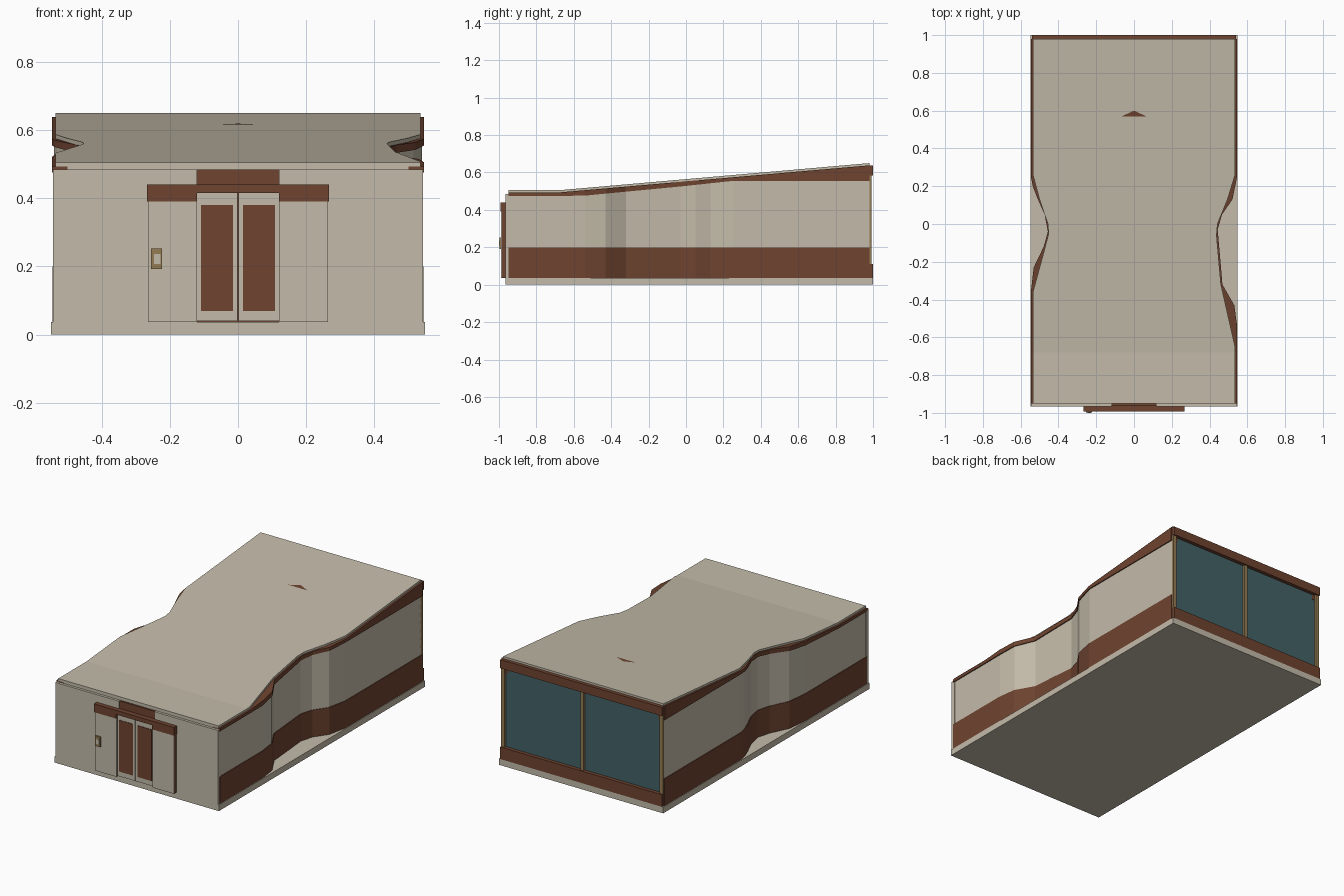
import bpy
import bmesh

cube = bpy.data.objects.get("Cube")
if cube:
    bpy.data.objects.remove(cube, do_unlink=True)


def material(name, r, g, b):
    m = bpy.data.materials.new(name)
    m.use_nodes = True
    m.diffuse_color = (r, g, b, 1)
    m.node_tree.nodes["Principled BSDF"].inputs["Base Color"].default_value = (r, g, b, 1)
    return m


BEIGE = material("beige plaster", 0.55, 0.50, 0.40)
BROWN = material("brown wood", 0.156, 0.056, 0.029)
TEAL = material("teal glass", 0.058, 0.122, 0.133)
GOLD = material("tan metal", 0.30, 0.20, 0.085)


def finish(name, bm, mat):
    bmesh.ops.recalc_face_normals(bm, faces=bm.faces)
    mesh = bpy.data.meshes.new(name)
    bm.to_mesh(mesh)
    bm.free()
    mesh.materials.append(mat)
    obj = bpy.data.objects.new(name, mesh)
    bpy.context.collection.objects.link(obj)
    return obj


def loft(name, mat, stations, section):
    """Sweep a four-cornered section (x0, x1, z0, z1) along y."""
    bm = bmesh.new()
    rings = []
    for y in stations:
        x0, x1, z0, z1 = section(y)
        rings.append([bm.verts.new(p) for p in
                      ((x0, y, z0), (x1, y, z0), (x1, y, z1), (x0, y, z1))])
    for a, b in zip(rings, rings[1:]):
        for i in range(4):
            j = (i + 1) % 4
            bm.faces.new((a[i], a[j], b[j], b[i]))
    bm.faces.new(rings[0])
    bm.faces.new(rings[-1][::-1])
    return finish(name, bm, mat)


def box(name, mat, x0, x1, y0, y1, z0, z1):
    return loft(name, mat, (y0, y1), lambda y: (x0, x1, z0, z1))


def curve(points):
    """Piecewise linear function through (y, value) points."""
    def f(y):
        if y <= points[0][0]:
            return points[0][1]
        for (a, u), (b, v) in zip(points, points[1:]):
            if y <= b:
                return u + (v - u) * (y - a) / (b - a)
        return points[-1][1]
    return f


FRONT, BACK = -0.95, 0.98
roof_top = curve([(-0.68, 0.505), (BACK, 0.65)])
panel_top = curve([(-0.55, 0.475), (-0.43, 0.487), (-0.03, 0.525), (0.25, 0.555)])

# Half-widths of the pinched side walls and of the roof above them
WALLS = {
    "left": [(-0.54, 0.54), (-0.43, 0.525), (-0.32, 0.462), (-0.2, 0.452),
             (-0.03, 0.437), (0.05, 0.46), (0.13, 0.515), (0.25, 0.54)],
    "right": [(-0.36, 0.54), (-0.23, 0.525), (-0.12, 0.472), (-0.04, 0.45),
              (0.05, 0.467), (0.14, 0.507), (0.2, 0.53), (0.25, 0.54)],
}
ROOFS = {
    "left": [(-0.65, 0.535), (-0.32, 0.46), (-0.06, 0.437), (0.0, 0.442),
             (0.13, 0.495), (0.26, 0.535)],
    "right": [(-0.36, 0.535), (-0.14, 0.475), (-0.05, 0.452), (0.0, 0.456),
              (0.13, 0.5), (0.26, 0.535)],
}

# Foundation slab
box("foundation_slab", BEIGE, -0.548, 0.548, -0.965, 1.0, 0, 0.037)

# Side walls in three bands: plinth, plaster panel and frieze
for side, s in (("left", 1), ("right", -1)):
    wall = curve(WALLS[side])
    ys = [FRONT] + [p[0] for p in WALLS[side]] + [BACK]
    loft(side + "_plinth", BROWN, ys,
         lambda y: (s * (wall(y) + 0.004), s * (wall(y) - 0.02), 0.037, 0.2))
    loft(side + "_wall_panel", BEIGE, ys,
         lambda y: (s * wall(y), s * (wall(y) - 0.02), 0.2, panel_top(y)))
    loft(side + "_frieze", BROWN, sorted(ys + [-0.68]),
         lambda y: (s * (wall(y) + 0.006), s * (wall(y) - 0.04),
                    panel_top(y), roof_top(y) - 0.012))

# Sloping roof sheet
roof_left, roof_right = curve(ROOFS["left"]), curve(ROOFS["right"])
ys = {FRONT, -0.68, BACK} | {p[0] for r in ROOFS.values() for p in r}
loft("roof", BEIGE, sorted(ys),
     lambda y: (-roof_right(y), roof_left(y), roof_top(y) - 0.012, roof_top(y)))

# Small peak of the roof post showing through the roof
bm = bmesh.new()
bm.faces.new([bm.verts.new((x, y, roof_top(y) + 0.002))
              for x, y in ((-0.065, 0.57), (0.065, 0.57), (0, 0.6))])
finish("roof_peak_plate", bm, BROWN)

# Front wall with the entrance opening
for side, s in (("left", 1), ("right", -1)):
    box(side + "_front_wall", BEIGE, s * 0.12, s * 0.543, -0.965, -0.94, 0.037, 0.485)
    box(side + "_porch_core", BROWN, s * 0.12, s * 0.264, -0.984, -0.965, 0.037, 0.39)
    box(side + "_porch_panel", BEIGE, s * 0.12, s * 0.264, -0.988, -0.984, 0.037, 0.39)
    box(side + "_porch_beam", BROWN, s * 0.12, s * 0.267, -0.992, -0.965, 0.39, 0.44)
    # Door leaf with its inset panel
    box(side + "_door", BEIGE, s * 0.002, s * 0.12, -0.978, -0.96, 0.04, 0.415)
    box(side + "_door_panel", BROWN, s * 0.015, s * 0.109, -0.981, -0.977, 0.07, 0.38)
box("centre_porch_beam", BROWN, -0.12, 0.12, -0.992, -0.96, 0.415, 0.44)
box("door_header", BROWN, -0.12, 0.12, -0.96, -0.94, 0.037, 0.485)
box("front_eave", BEIGE, -0.535, 0.535, -0.95, -0.94, 0.485, 0.495)

# Card reader beside the door
box("reader_case", GOLD, -0.255, -0.223, -0.998, -0.988, 0.192, 0.252)
box("reader_screen", BEIGE, -0.247, -0.227, -1.0, -0.998, 0.207, 0.237)

# Rear window wall
box("rear_sill", BROWN, -0.54, 0.54, 0.965, 1.0, 0.037, 0.11)
box("rear_beam", BROWN, -0.54, 0.54, 0.965, 1.0, 0.585, 0.637)
box("rear_glass", TEAL, -0.525, 0.525, 0.97, 0.978, 0.11, 0.585)
for name, x in (("left", 0.529), ("centre", 0), ("right", -0.529)):
    box(name + "_window_post", GOLD, x - 0.011, x + 0.011, 0.97, 0.992, 0.11, 0.585)
